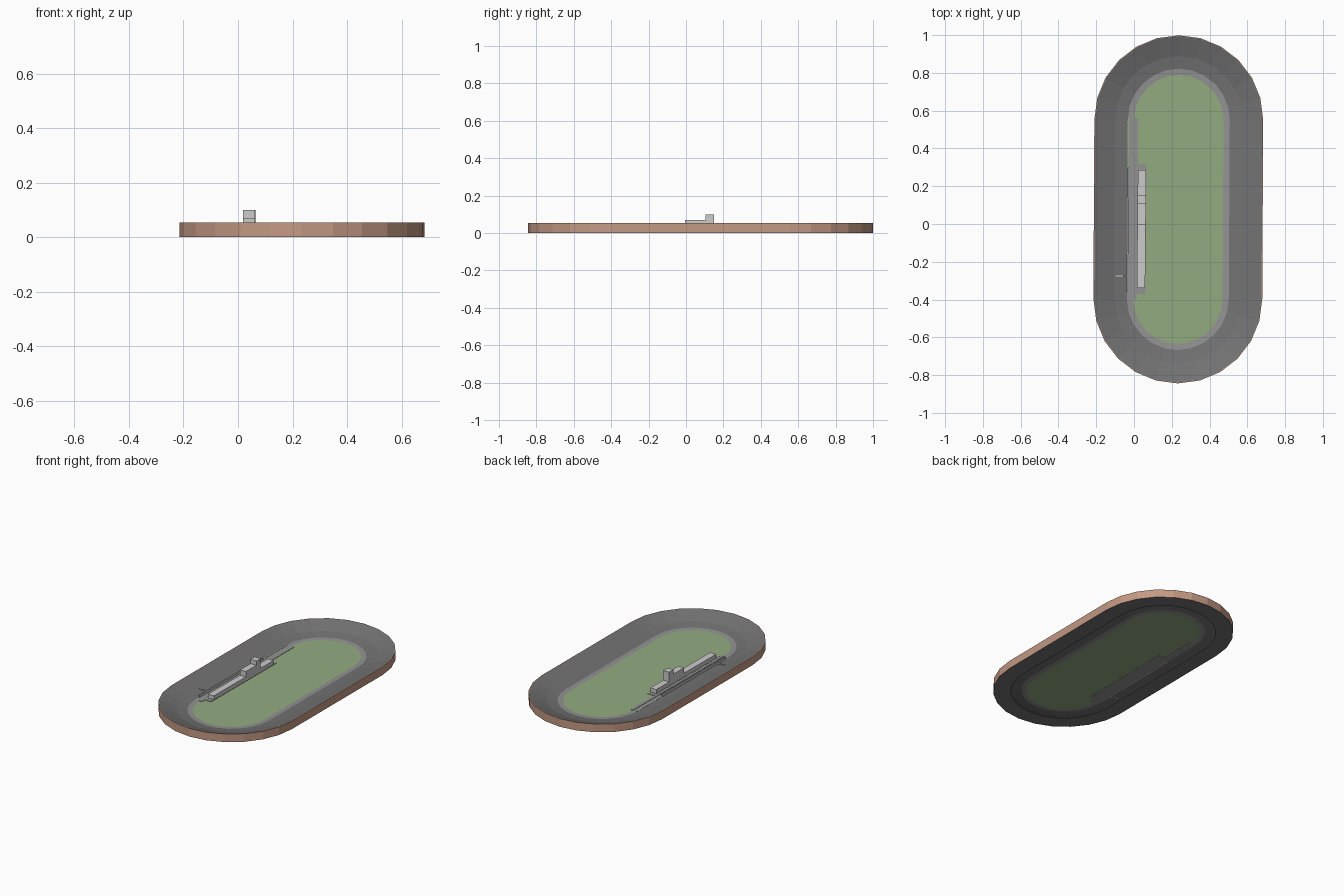
import bpy, bmesh, math

if "Cube" in bpy.data.objects:
    bpy.data.objects.remove(bpy.data.objects["Cube"])


def mat(name, r, g, b):
    m = bpy.data.materials.new(name)
    m.diffuse_color = (r, g, b, 1)
    m.use_nodes = True
    m.node_tree.nodes["Principled BSDF"].inputs["Base Color"].default_value = m.diffuse_color
    return m


brown = mat("brown_wall", 0.55, 0.32, 0.23)
asphalt = mat("asphalt", 0.17, 0.17, 0.17)
apron = mat("apron_grey", 0.29, 0.29, 0.29)
grass = mat("grass", 0.29, 0.41, 0.22)


def oval(r, z):
    """Stadium outline: two 12-sided half circles, very slightly skewed."""
    pts = []
    for cx, cy, start in ((0.237, 0.552, 0), (0.232, -0.397, 180)):
        for i in range(13):
            a = math.radians(start + i * 15)
            pts.append((cx + r * math.cos(a), cy + r * math.sin(a), z))
    return pts


def finish(name, bm, material):
    me = bpy.data.meshes.new(name)
    bm.to_mesh(me)
    bm.free()
    ob = bpy.data.objects.new(name, me)
    bpy.context.collection.objects.link(ob)
    if material:
        me.materials.append(material)
    return ob


def band(name, rings, material, cap=False):
    """Surface strip between successive ovals given as (radius, height)."""
    bm = bmesh.new()
    loops = [[bm.verts.new(p) for p in oval(r, z)] for r, z in rings]
    for a, b in zip(loops, loops[1:]):
        n = len(a)
        for i in range(n):
            j = (i + 1) % n
            bm.faces.new((a[i], a[j], b[j], b[i]))
    if cap:
        bm.faces.new(loops[-1])
    return finish(name, bm, material)


def box(name, x0, x1, y0, y1, z0, z1, material=None, tilt=0.0):
    """Box whose x shifts by tilt per unit of y, following the straight."""
    bm = bmesh.new()
    bmesh.ops.create_cube(bm, size=1)
    for v in bm.verts:
        y = y0 if v.co.y < 0 else y1
        v.co = ((x0 if v.co.x < 0 else x1) + tilt * y, y,
                z0 if v.co.z < 0 else z1)
    return finish(name, bm, material)


# Banked oval
band("outer_wall", [(0.447, 0.0), (0.447, 0.054), (0.443, 0.054)], brown)
band("banked_track", [(0.443, 0.054), (0.337, 0.018)], asphalt)
band("inner_lane", [(0.337, 0.018), (0.27, 0.007)], asphalt)
band("apron", [(0.27, 0.007), (0.237, 0.005)], apron)
band("underside", [(0.337, 0.0), (0.447, 0.0)], asphalt)
band("infield", [(0.238, 0.005), (0.237, 0.005)], grass, cap=True)

# Pit lane beside the left straight
T = 0.009
box("pit_lane", -0.005, 0.017, -0.40, 0.56, 0.004, 0.007, apron, T)
box("pit_pad", 0.012, 0.063, -0.37, 0.315, 0.004, 0.0075, apron, T)
box("grass_strip", -0.038, -0.031, 0.30, 0.56, 0.006, 0.008, grass, T)
box("pit_wall", -0.037, -0.029, -0.36, 0.30, 0.004, 0.022, None, T)
box("start_line", -0.097, -0.035, -0.277, -0.272, 0.008, 0.0185, None)

# Pit building: long low block, raised stand and tower
box("pit_building", 0.018, 0.062, -0.34, 0.285, 0.005, 0.034, None, T)
box("raised_stand", 0.018, 0.062, -0.005, 0.105, 0.034, 0.07, None, T)
box("control_tower", 0.018, 0.062, 0.105, 0.15, 0.034, 0.099, None, T)
